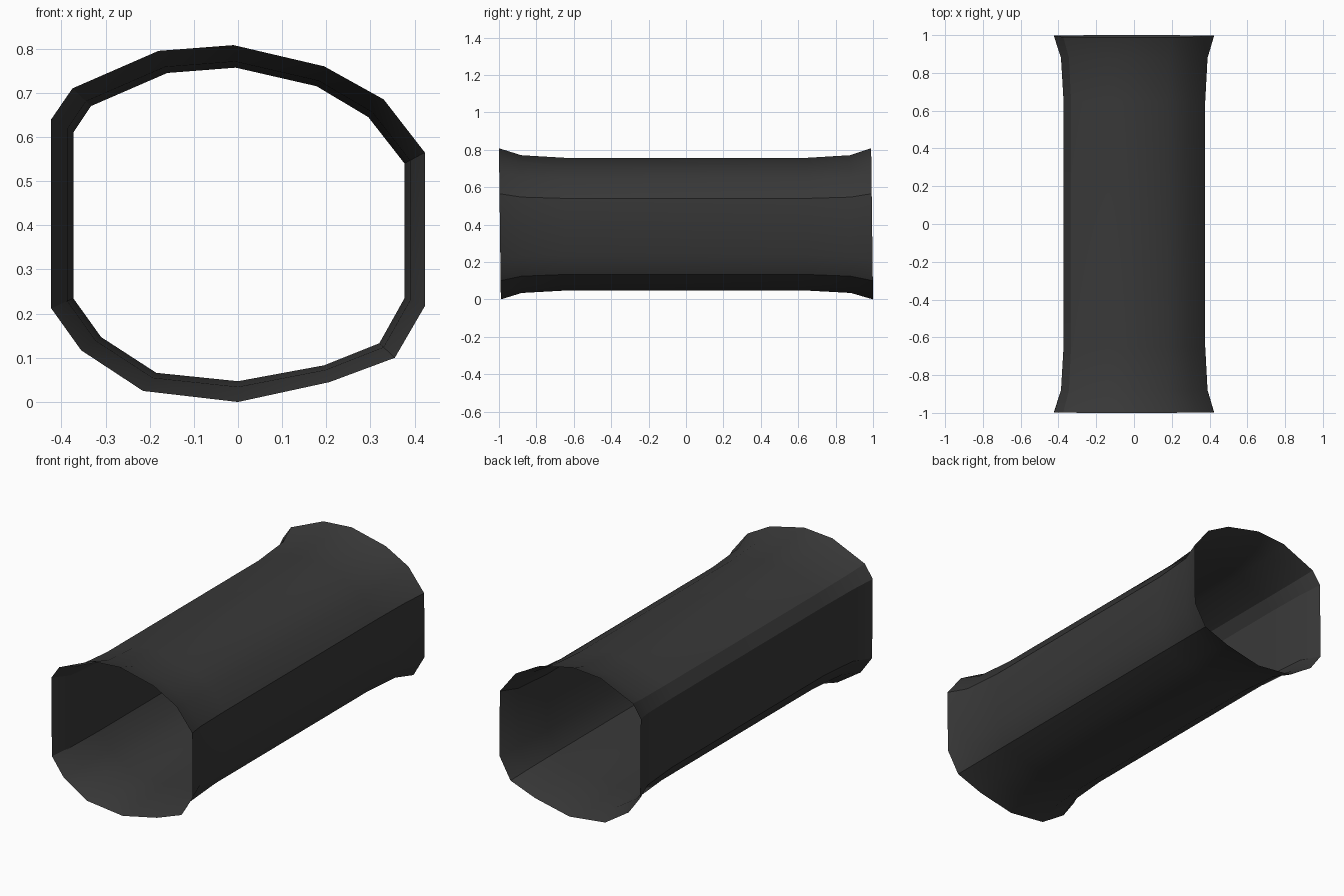
import bpy, bmesh, math

if "Cube" in bpy.data.objects:
    bpy.data.objects.remove(bpy.data.objects["Cube"])

# Cross-section of the tube's middle, counter-clockwise seen from the front
INNER = [(0, .047), (.195, .083), (.32, .133), (.377, .235), (.377, .54),
         (.295, .645), (.178, .715), (-.005, .757), (-.16, .745), (-.333, .67),
         (-.373, .61), (-.373, .235), (-.31, .147), (-.185, .066)]
# Matching cross-section of the flared ends
OUTER = [(0, 0), (.207, .045), (.355, .10), (.423, .217), (.423, .565),
         (.33, .685), (.195, .76), (-.01, .808), (-.18, .795), (-.375, .71),
         (-.423, .64), (-.423, .212), (-.355, .117), (-.215, .025)]
# Rings along the length: y position and amount of flare
RINGS = [(-.995, 1), (-.88, .27), (-.65, 0), (.65, 0), (.88, .27), (.995, 1)]

mat = bpy.data.materials.new("dark grey")
mat.diffuse_color = (.04, .04, .04, 1)
mat.use_nodes = True
mat.node_tree.nodes["Principled BSDF"].inputs["Base Color"].default_value = mat.diffuse_color

# Open flared tube, with very slightly slanted ends
bm = bmesh.new()
rings = []
for y, f in RINGS:
    ring = []
    for (ax, az), (bx, bz) in zip(INNER, OUTER):
        x, z = ax + (bx - ax) * f, az + (bz - az) * f
        ring.append(bm.verts.new((x, y - .005 * f * (z - .4) / .4, z)))
    rings.append(ring)
n = len(INNER)
for a, b in zip(rings, rings[1:]):
    for i in range(n):
        j = (i + 1) % n
        bm.faces.new((a[i], a[j], b[j], b[i]))
mesh = bpy.data.meshes.new("flared_tube")
bm.to_mesh(mesh)
bm.free()
mesh.materials.append(mat)
tube = bpy.data.objects.new("flared_tube", mesh)
bpy.context.collection.objects.link(tube)

# Smooth shading that keeps the lengthwise corners sharp
bpy.context.view_layer.objects.active = tube
tube.select_set(True)
bpy.ops.object.shade_smooth_by_angle(angle=math.radians(30))
